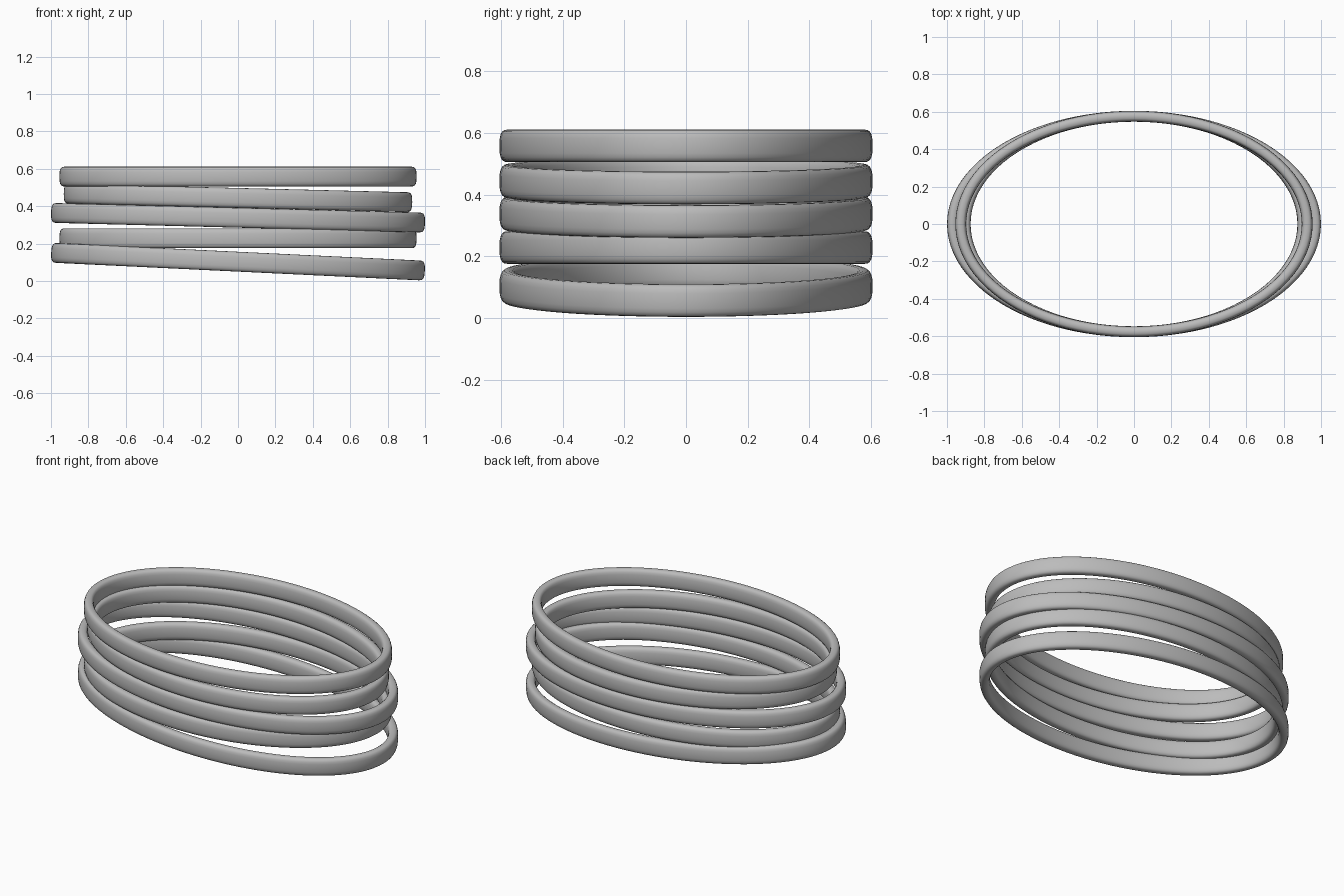
import bpy, bmesh
from math import sin, cos, pi, copysign

SEGMENTS, SIDES = 96, 20
HALF_WIDTH, HALF_HEIGHT = 0.029, 0.053
OUTER_Y = 0.605

cube = bpy.data.objects.get("Cube")
if cube:
    bpy.data.objects.remove(cube, do_unlink=True)

grey = bpy.data.materials.new("plain_grey")
grey.use_nodes = True
colour = (0.5, 0.5, 0.5, 1)
grey.diffuse_color = colour
grey.node_tree.nodes["Principled BSDF"].inputs["Base Color"].default_value = colour


def rounded(value):
    """Push a sine or cosine outwards for a rounded-box section."""
    return copysign(abs(value) ** 0.67, value)


def oval_ring(name, outer_x, height, tilt):
    """Sweep a tall rounded section around an oval, tilted about y."""
    bm = bmesh.new()
    loops = []
    for i in range(SEGMENTS):
        a = 2 * pi * i / SEGMENTS
        loop = []
        for j in range(SIDES):
            b = 2 * pi * j / SIDES
            inset = HALF_WIDTH * (rounded(cos(b)) - 1)
            loop.append(bm.verts.new(((outer_x + inset) * cos(a),
                                      (OUTER_Y + inset) * sin(a),
                                      HALF_HEIGHT * rounded(sin(b)))))
        loops.append(loop)
    for i in range(SEGMENTS):
        here, after = loops[i], loops[(i + 1) % SEGMENTS]
        for j in range(SIDES):
            k = (j + 1) % SIDES
            bm.faces.new((here[j], after[j], after[k], here[k])).smooth = True
    mesh = bpy.data.meshes.new(name)
    bm.to_mesh(mesh)
    bm.free()
    mesh.materials.append(grey)
    ring = bpy.data.objects.new(name, mesh)
    ring.location.z = height
    ring.rotation_euler.y = tilt
    bpy.context.collection.objects.link(ring)


# Stack of five rings: outer half length, centre height, tilt
oval_ring("bottom_ring", 1.0, 0.103, 0.048)
oval_ring("second_ring", 0.955, 0.228, 0)
oval_ring("middle_ring", 1.0, 0.338, 0.026)
oval_ring("fourth_ring", 0.932, 0.444, 0.025)
oval_ring("top_ring", 0.955, 0.558, 0)
